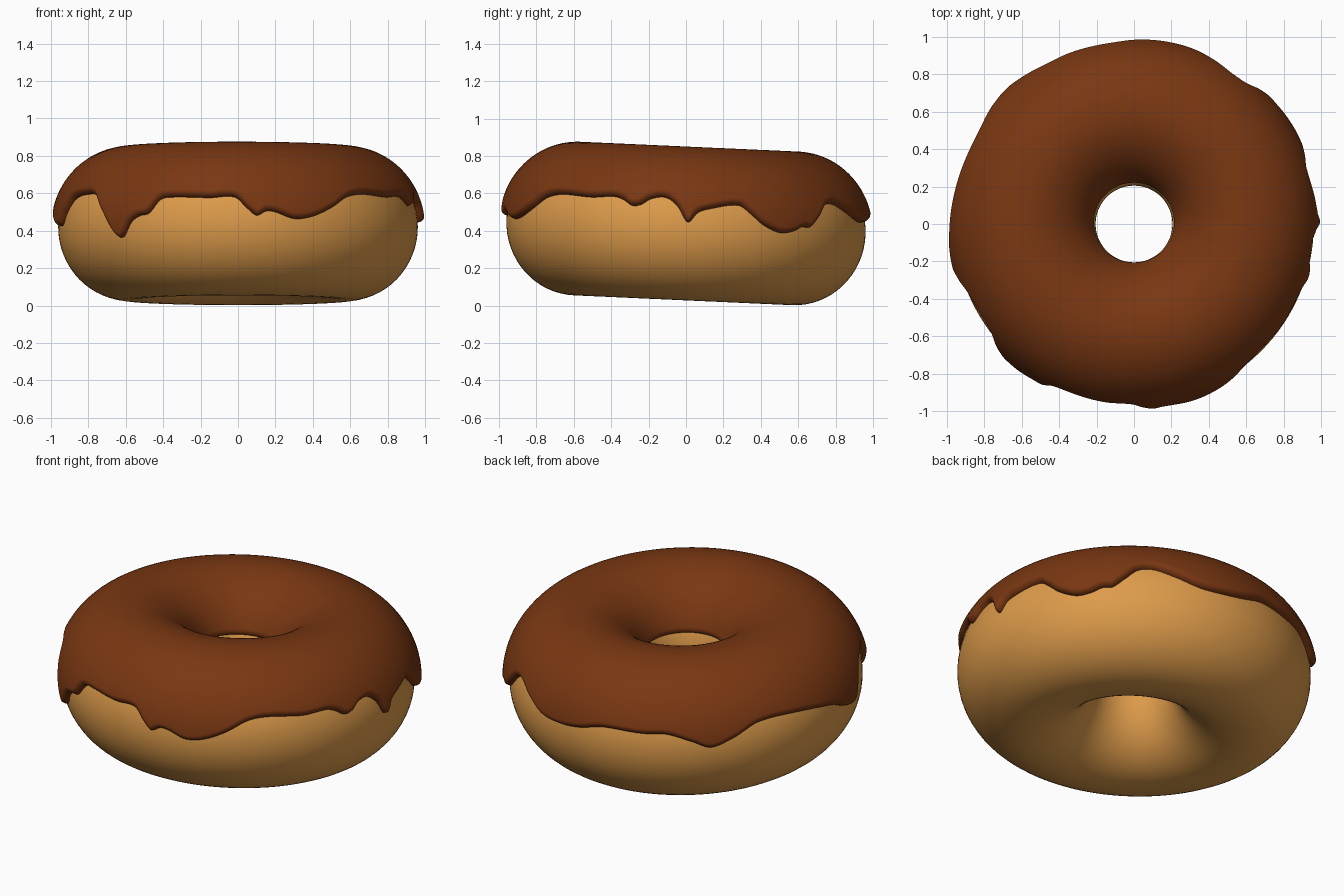
import bpy, bmesh, math

if "Cube" in bpy.data.objects:
    bpy.data.objects.remove(bpy.data.objects["Cube"])

RING, A, B = 0.583, 0.378, 0.392      # ring radius, tube half width, half height
ZC, TILT = 0.42, 0.045                # centre height, lean towards the back
THICK = 0.036                         # icing thickness

# icing lower edge: (azimuth in degrees, world height)
EDGE = [(0.5, .445), (3.5, .495), (7, .515), (17, .535), (21, .49), (25, .435),
        (31, .39), (36, .395), (40, .42), (43, .418), (47, .47), (51, .53),
        (56, .54), (64, .495), (72, .45), (80, .445), (88, .46), (97, .495),
        (111, .495), (119, .50), (127, .464), (133, .43), (140, .467),
        (150, .535), (165, .535), (181, .49), (188, .44), (194, .43),
        (198, .50), (203, .57), (211, .595), (217, .585), (222, .50),
        (229.5, .365), (234, .45), (237, .48), (240.5, .495), (244, .565),
        (248, .58), (261, .577), (269, .58), (273, .52), (276, .482),
        (279, .505), (282, .50), (288, .465), (294, .475), (301, .52),
        (308, .58), (315, .595), (327, .58), (335.5, .583), (339, .565),
        (342, .535), (345, .54), (348, .57), (353, .577), (357, .53)]


def edge_height(deg):
    """Smooth periodic curve through EDGE."""
    n = len(EDGE)
    if deg < EDGE[0][0]:
        deg += 360
    pt = lambda k: (EDGE[k % n][0] + 360 * (k // n), EDGE[k % n][1])
    i = max(k for k in range(n) if EDGE[k][0] <= deg)
    p, a, b, q = pt(i - 1), pt(i), pt(i + 1), pt(i + 2)
    h = b[0] - a[0]
    t = (deg - a[0]) / h
    ma = (b[1] - p[1]) / (b[0] - p[0]) * h
    mb = (q[1] - a[1]) / (q[0] - a[0]) * h
    return ((2*t**3 - 3*t**2 + 1) * a[1] + (t**3 - 2*t**2 + t) * ma
            + (3*t**2 - 2*t**3) * b[1] + (t**3 - t**2) * mb)


def tube_point(theta, phi, off):
    """Point on the ring's skin, pushed out by off."""
    nx, nz = math.cos(phi) / A, math.sin(phi) / B
    l = math.hypot(nx, nz)
    r = RING + A * math.cos(phi) + off * nx / l
    return (r * math.cos(theta), r * math.sin(theta), B * math.sin(phi) + off * nz / l)


def make_ring(name, sections, closed, color):
    bm = bmesh.new()
    rows = [[bm.verts.new(p) for p in s] for s in sections]
    n, m = len(rows), len(rows[0])
    for i in range(n):
        a, b = rows[i], rows[(i + 1) % n]
        for j in range(m if closed else m - 1):
            k = (j + 1) % m
            bm.faces.new((a[j], b[j], b[k], a[k]))
    bmesh.ops.recalc_face_normals(bm, faces=bm.faces)
    for f in bm.faces:
        f.smooth = True
    me = bpy.data.meshes.new(name)
    bm.to_mesh(me)
    bm.free()
    ob = bpy.data.objects.new(name, me)
    bpy.context.collection.objects.link(ob)
    ob.location.z = ZC
    ob.rotation_euler.x = -TILT
    mat = bpy.data.materials.new(name + "_colour")
    mat.diffuse_color = color
    mat.use_nodes = True
    mat.node_tree.nodes["Principled BSDF"].inputs["Base Color"].default_value = mat.diffuse_color
    me.materials.append(mat)


# dough ring
dough = [[tube_point(math.tau * i / 128, math.tau * j / 64, 0) for j in range(64)]
         for i in range(128)]
make_ring("dough", dough, True, (0.73, 0.33, 0.07, 1))

# icing coat: rounded rim, wavy dripping outer edge, even inner edge in the hole
N, TOP, RIM = 480, 40, 12
PHI_IN = math.pi - math.asin(0.14 / B)
icing = []
for i in range(N):
    deg = 360 * i / N
    th = math.radians(deg)
    zl = edge_height(deg) - ZC + TILT * 0.97 * math.sin(th)
    phi_out = math.asin(zl / B)
    slope = (edge_height((deg + .5) % 360) - edge_height((deg - .5) % 360)) / math.radians(0.97)
    w = 0.03 * min(math.hypot(1, slope), 2.5) / B       # rim width as an angle
    sec = [tube_point(th, phi_out, -0.01)]
    for k in range(RIM):                                # outer rim
        c = math.pi / 2 * k / RIM
        sec.append(tube_point(th, phi_out + w * (1 - math.cos(c)), THICK * 1.05 * math.sin(c)))
    lo, hi = phi_out + w, PHI_IN - 0.08
    for k in range(TOP + 1):                            # main coat
        sec.append(tube_point(th, lo + (hi - lo) * k / TOP,
                              THICK * (1.05 - 0.3 * max(0, k / TOP - 0.6) / 0.4)))
    for k in range(RIM - 1, -1, -1):                    # inner rim
        c = math.pi / 2 * k / RIM
        sec.append(tube_point(th, PHI_IN - 0.08 * (1 - math.cos(c)), THICK * 0.75 * math.sin(c)))
    sec.append(tube_point(th, PHI_IN, -0.01))
    icing.append(sec)
make_ring("icing", icing, False, (0.19, 0.038, 0.006, 1))
